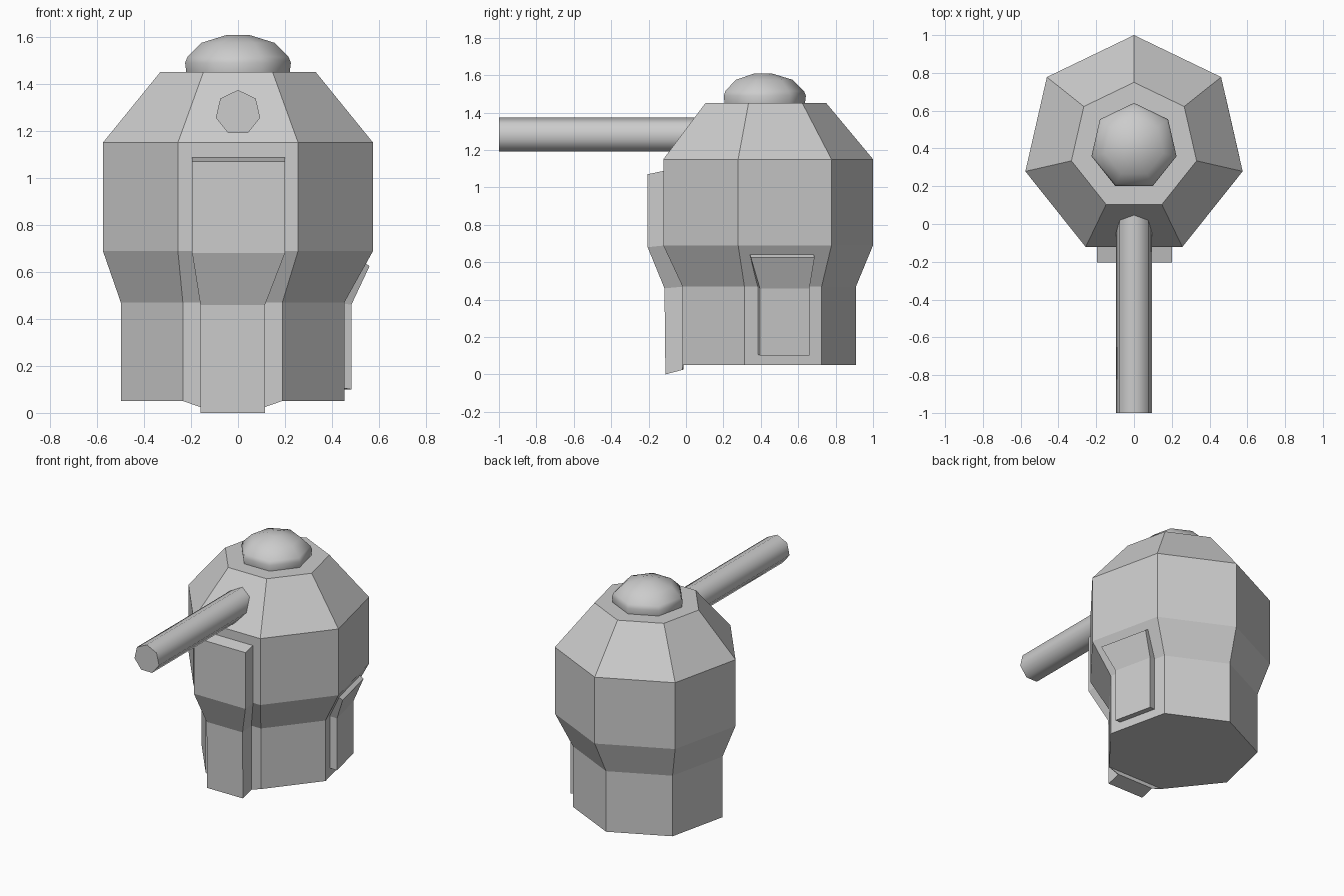
import bpy, bmesh, math
from mathutils import Vector

cube = bpy.data.objects.get("Cube")
if cube:
    bpy.data.objects.remove(cube)

grey = bpy.data.materials.new("light_grey")
grey.use_nodes = True
COLOUR = (0.604, 0.604, 0.604, 1)
grey.diffuse_color = COLOUR
grey.node_tree.nodes["Principled BSDF"].inputs["Base Color"].default_value = COLOUR

SIDES = 7


def loft(name, rings, smooth=False):
    """Skin matching rings of points and close both ends."""
    bm = bmesh.new()
    loops = [[bm.verts.new(p) for p in ring] for ring in rings]
    for a, b in zip(loops, loops[1:]):
        for i in range(len(a)):
            j = (i + 1) % len(a)
            bm.faces.new((a[i], a[j], b[j], b[i]))
    bm.faces.new(loops[0])
    bm.faces.new(loops[-1])
    bmesh.ops.recalc_face_normals(bm, faces=bm.faces)
    mesh = bpy.data.meshes.new(name)
    bm.to_mesh(mesh)
    bm.free()
    mesh.materials.append(grey)
    obj = bpy.data.objects.new(name, mesh)
    bpy.context.collection.objects.link(obj)
    if smooth:
        bpy.ops.object.select_all(action="DESELECT")
        obj.select_set(True)
        bpy.context.view_layer.objects.active = obj
        bpy.ops.object.shade_smooth_by_angle(angle=math.radians(65))
    return obj


def heptagon(r):
    """Seven (u, v) points with one corner at +v."""
    angles = [math.tau * i / SIDES for i in range(SIDES)]
    return [(r * math.sin(a), r * math.cos(a)) for a in angles]


def level_ring(r, z, cx=0.0, cy=0.41):
    return [(cx + u, cy + v, z) for u, v in heptagon(r)]


def panel(name, origin, out, across, rows):
    """Raised plate; rows are left, right, inner depth, inner z, outer depth, outer z."""
    rings = []
    for left, right, di, zi, do, zo in rows:
        corners = ((left, di, zi), (right, di, zi), (right, do, zo), (left, do, zo))
        rings.append([origin + across * s + out * d + Vector((0, 0, z))
                      for s, d, z in corners])
    return loft(name, rings)


# Seven-sided body with a narrower, slightly shifted base
base = dict(cx=-0.023, cy=0.421)
loft("body", [level_ring(0.488, 0.05, **base), level_ring(0.488, 0.47, **base),
              level_ring(0.59, 0.69), level_ring(0.59, 1.15), level_ring(0.34, 1.45)])

# Rounded cap
dome = ((0.226, 1.45), (0.231, 1.49), (0.221, 1.515), (0.16, 1.575), (0.048, 1.609))
loft("dome", [level_ring(r, z) for r, z in dome], smooth=True)

# Long front barrel
loft("barrel", [[(u, y, 1.278 + v) for u, v in heptagon(0.0965)] for y in (-1.0, 0.2)],
     smooth=True)

# Front plate folding down over the waist
panel("front_plate", Vector((0, 0, 0)), Vector((0, -1, 0)), Vector((1, 0, 0)), [
    (-0.195, 0.20, 0.11, 1.09, 0.205, 1.07),
    (-0.195, 0.20, 0.11, 0.69, 0.205, 0.68),
    (-0.16, 0.115, 0.005, 0.47, 0.115, 0.46),
    (-0.16, 0.115, 0.015, 0.025, 0.11, 0.0)])

# Thin lip joining the body to the bottom of the front plate
panel("front_lip", Vector((0, 0, 0)), Vector((0, -1, 0)), Vector((1, 0, 0)), [
    (-0.234, 0.187, 0.014, 0.05, 0.018, 0.05),
    (-0.16, 0.115, 0.014, 0.025, 0.018, 0.025)])

# Side plate on the left rear-facing facet
turn = math.pi / 2 - 1.5 * math.tau / SIDES
normal = Vector((math.cos(turn), math.sin(turn), 0))
tangent = Vector((-normal.y, normal.x, 0))
panel("side_plate", Vector((0, 0.41, 0)), normal, tangent, [
    (-0.186, 0.163, 0.495, 0.65, 0.532, 0.625),
    (-0.122, 0.15, 0.405, 0.47, 0.467, 0.46),
    (-0.122, 0.15, 0.405, 0.11, 0.467, 0.10)])
